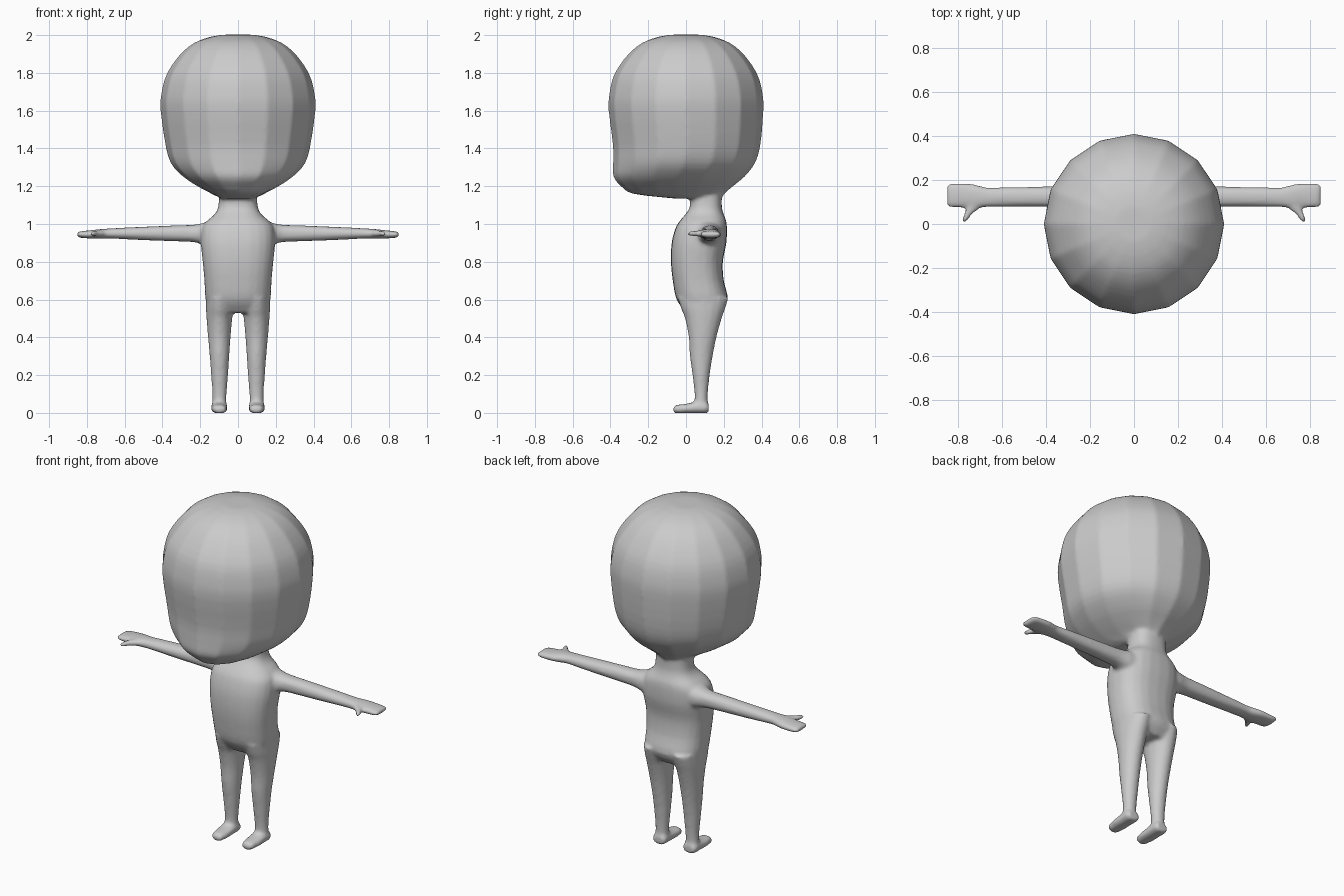
import bpy, bmesh
from math import sin, cos, tau, copysign


def catmull(p, q, r, s, t):
    return [0.5 * (2*b + (c-a)*t + (2*a-5*b+4*c-d)*t*t + (3*b-a-3*c+d)*t**3)
            for a, b, c, d in zip(p, q, r, s)]


def refine(rings, steps=3):
    """Smoothly interpolate between the given rings."""
    out = []
    for i in range(len(rings) - 1):
        p, s = rings[max(i-1, 0)], rings[min(i+2, len(rings)-1)]
        out += [catmull(p, rings[i], rings[i+1], s, k/steps) for k in range(steps)]
    return out + [rings[-1]]


def loft(name, axis, rings, sides=16, power=2.0, flip=1, smooth=True):
    """Ring = (position along axis, a min, a max, b min, b max); flip mirrors in x."""
    bm = bmesh.new()
    loops = []
    for t, a0, a1, b0, b1 in (refine(rings) if smooth else rings):
        loop = []
        for k in range(sides):
            c, s = cos(tau*k/sides), sin(tau*k/sides)
            a = (a0+a1)/2 + (a1-a0)/2 * copysign(abs(c)**(2/power), c)
            b = (b0+b1)/2 + (b1-b0)/2 * copysign(abs(s)**(2/power), s)
            x, y, z = {'z': (a, b, t), 'x': (t, a, b), 'y': (a, t, b)}[axis]
            loop.append(bm.verts.new((x*flip, y, z)))
        loops.append(loop)
    for lo, hi in zip(loops, loops[1:]):
        for k in range(sides):
            j = (k+1) % sides
            bm.faces.new((lo[k], lo[j], hi[j], hi[k]))
    bm.faces.new(loops[0])
    bm.faces.new(loops[-1])
    bmesh.ops.recalc_face_normals(bm, faces=bm.faces)
    me = bpy.data.meshes.new(name)
    bm.to_mesh(me)
    bm.free()
    ob = bpy.data.objects.new(name, me)
    bpy.context.collection.objects.link(ob)
    return ob


# Big head with a jutting jaw
head = [(1.135, -.09, .09, -.06, .19), (1.16, -.14, .14, -.28, .205),
        (1.20, -.215, .215, -.345, .25), (1.25, -.29, .29, -.385, .31),
        (1.32, -.355, .355, -.387, .365), (1.42, -.385, .385, -.388, .395),
        (1.60, -.41, .41, -.41, .41), (1.70, -.405, .405, -.405, .405),
        (1.80, -.375, .375, -.377, .375), (1.90, -.305, .305, -.305, .305),
        (1.96, -.23, .23, -.23, .23), (1.99, -.15, .15, -.15, .15),
        (2.002, -.08, .08, -.08, .08)]
parts = [loft("body", 'z', head)]

# Torso and neck
torso = [(.53, -.15, .15, .0, .18), (.60, -.172, .172, -.05, .222),
         (.70, -.178, .178, -.07, .20), (.80, -.187, .187, -.08, .195),
         (.90, -.197, .197, -.076, .214), (.98, -.19, .19, -.055, .217),
         (1.02, -.16, .16, -.03, .212), (1.05, -.125, .125, -.005, .20),
         (1.09, -.105, .105, .02, .19), (1.17, -.10, .10, .02, .19)]
parts.append(loft("torso", 'z', torso, 24, 2.5))

leg = [(.03, .06, .138, .045, .115), (.10, .06, .136, .045, .116),
       (.20, .052, .143, .034, .126), (.30, .046, .15, .02, .142),
       (.40, .039, .159, .014, .162), (.50, .03, .167, -.006, .19),
       (.55, .022, .17, -.026, .208), (.61, .015, .17, -.045, .227)]
foot = [(-.068, .075, .12, .0, .03), (-.05, .062, .134, -.002, .042),
        (.0, .056, .142, -.002, .048), (.06, .056, .142, -.002, .058),
        (.105, .056, .142, -.002, .056), (.12, .065, .132, .0, .05)]
arm = [(.10, -.01, .19, .87, 1.03), (.17, .04, .185, .885, 1.01),
       (.23, .072, .175, .903, .997), (.33, .077, .172, .908, .993),
       (.45, .078, .17, .912, .988), (.58, .078, .169, .918, .982),
       (.67, .077, .167, .923, .977), (.72, .07, .18, .922, .974),
       (.77, .073, .187, .923, .968), (.83, .074, .187, .926, .962),
       (.852, .082, .18, .934, .956)]
thumb = [(.11, .68, .745, .93, .97), (.07, .705, .765, .932, .968),
         (.04, .742, .778, .933, .965), (.01, .76, .785, .938, .96)]

# Limbs on both sides
for side in (-1, 1):
    parts += [loft("leg", 'z', leg, flip=side),
              loft("foot", 'y', foot, power=2.6, flip=side),
              loft("arm", 'x', arm, power=2.3, flip=side),
              loft("thumb", 'y', thumb, 12, flip=side)]

# Fuse everything into one soft skin
with bpy.context.temp_override(active_object=parts[0], object=parts[0],
                               selected_objects=parts,
                               selected_editable_objects=parts):
    bpy.ops.object.join()
body = parts[0]
skin = body.modifiers.new("fuse", 'REMESH')
skin.mode = 'VOXEL'
skin.voxel_size = 0.01
skin.use_smooth_shade = True
soft = body.modifiers.new("soften", 'SMOOTH')
soft.factor = 0.5
soft.iterations = 7
